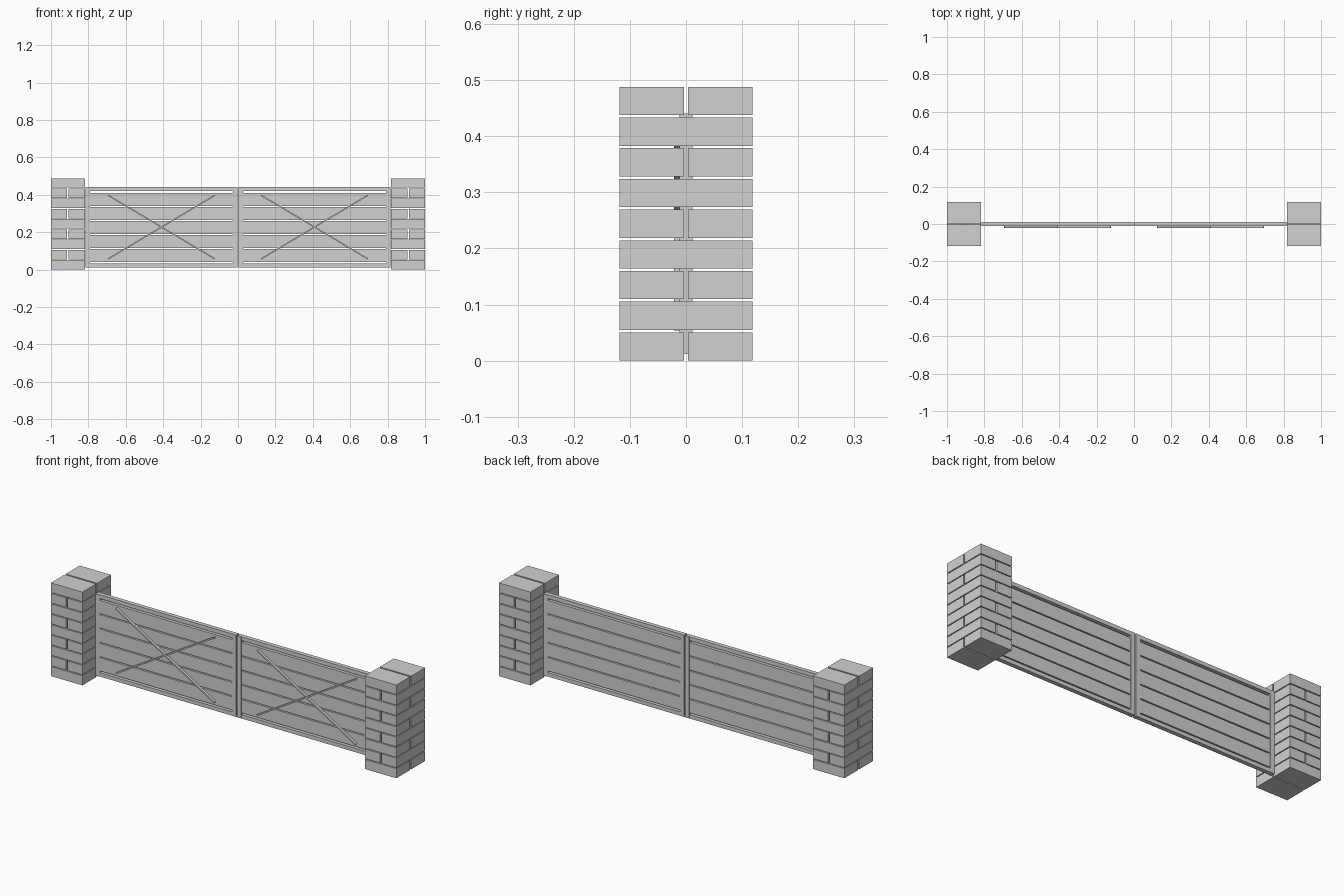
import bpy, bmesh, math
from mathutils import Matrix, Vector

if "Cube" in bpy.data.objects:
    bpy.data.objects.remove(bpy.data.objects["Cube"])

grey = bpy.data.materials.new("light_grey")
grey.diffuse_color = (0.64, 0.64, 0.64, 1)
grey.use_nodes = True
grey.node_tree.nodes["Principled BSDF"].inputs["Base Color"].default_value = grey.diffuse_color


def add_box(bm, lo, hi):
    lo, hi = Vector(lo), Vector(hi)
    m = Matrix.Translation((lo + hi) / 2) @ Matrix.Diagonal((hi - lo).to_4d())
    bmesh.ops.create_cube(bm, size=1, matrix=m)


def make_part(name, bm):
    # each part is built on the +x side and copied to the -x side
    for side, sign in (("right", 1), ("left", -1)):
        half = bm.copy()
        if sign < 0:
            bmesh.ops.scale(half, vec=(-1, 1, 1), verts=half.verts)
            bmesh.ops.reverse_faces(half, faces=half.faces)
        mesh = bpy.data.meshes.new(f"{side}_{name}")
        half.to_mesh(mesh)
        half.free()
        mesh.materials.append(grey)
        bpy.context.collection.objects.link(bpy.data.objects.new(mesh.name, mesh))
    bm.free()


# Brick pillar: alternating courses of two bricks, with open joints
X0, X1, Y, GAP = 0.818, 1.0, 0.1185, 0.004
xm = (X0 + X1) / 2
bm = bmesh.new()
for row in range(9):
    z = row * 0.0547
    z1 = z + 0.0503
    if row % 2 == 0:
        add_box(bm, (X0, -Y, z), (X1, -GAP, z1))
        add_box(bm, (X0, GAP, z), (X1, Y, z1))
    else:
        add_box(bm, (X0, -Y, z), (xm - GAP, Y, z1))
        add_box(bm, (xm + GAP, -Y, z), (X1, Y, z1))
make_part("brick_pillar", bm)

# Gate frame: two posts, top and bottom rail
bm = bmesh.new()
add_box(bm, (0.003, -0.012, 0.012), (0.027, 0.012, 0.44))
add_box(bm, (0.792, -0.012, 0.012), (0.816, 0.012, 0.44))
for z in (0.012, 0.42):
    add_box(bm, (0.027, -0.011, z), (0.792, 0.011, z + 0.02))
make_part("gate_frame", bm)

# Horizontal planks
bm = bmesh.new()
for i in range(5):
    z = 0.04 + i * 0.0749
    add_box(bm, (0.022, -0.008, z), (0.797, 0.008, z + 0.069))
make_part("gate_planks", bm)

# Crossed braces on the front
bm = bmesh.new()
dx, dz = 0.57, 0.34
for s in (1, -1):
    m = (Matrix.Translation((0.409, -0.0145, 0.227))
         @ Matrix.Rotation(s * math.atan2(dz, dx), 4, 'Y')
         @ Matrix.Diagonal((math.hypot(dx, dz), 0.013, 0.007, 1)))
    bmesh.ops.create_cube(bm, size=1, matrix=m)
make_part("cross_brace", bm)
